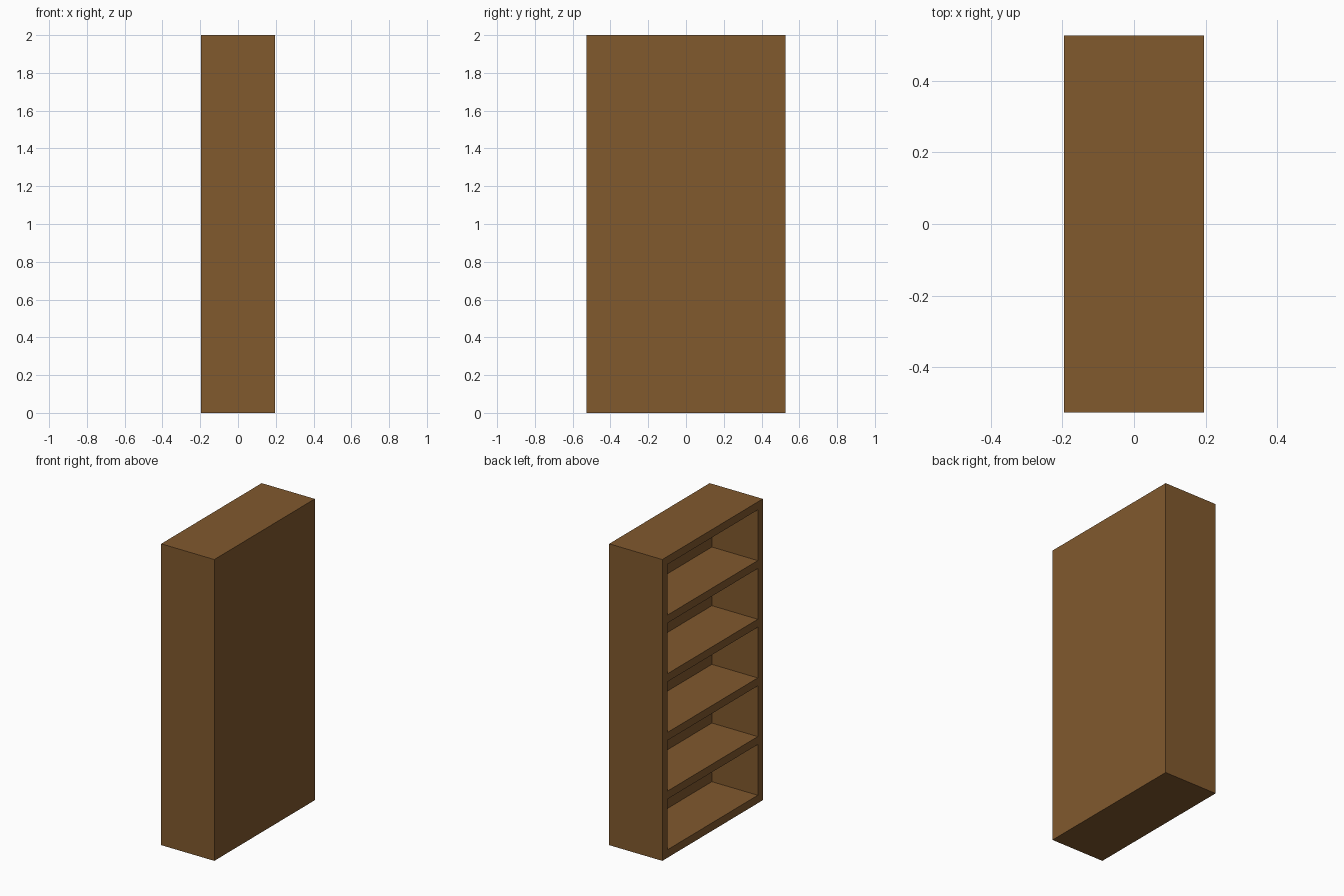
import bpy

if "Cube" in bpy.data.objects:
    bpy.data.objects.remove(bpy.data.objects["Cube"])

W, D, H, T = 0.39, 1.054, 2.0, 0.053   # depth (x), width (y), height, board thickness

wood = bpy.data.materials.new("brown wood")
wood.diffuse_color = (0.22, 0.1, 0.027, 1)
wood.use_nodes = True
wood.node_tree.nodes["Principled BSDF"].inputs["Base Color"].default_value = wood.diffuse_color


def board(name, lo, hi):
    """Box spanning two opposite corners."""
    bpy.ops.mesh.primitive_cube_add(size=1, location=[(a + b) / 2 for a, b in zip(lo, hi)])
    ob = bpy.context.object
    ob.name = name
    ob.scale = [b - a for a, b in zip(lo, hi)]
    bpy.ops.object.transform_apply(location=False, rotation=False, scale=True)
    ob.data.materials.append(wood)


x0, x1, y1 = -W / 2, W / 2, D / 2
inner = y1 - T

# side panels, full height
board("front_side_panel", (x0, -y1, 0), (x1, -inner, H))
board("rear_side_panel", (x0, inner, 0), (x1, y1, H))

# back panel closes the +x side
board("back_panel", (x1 - T, -inner, 0), (x1, inner, H))

# base, four shelves and top, evenly spaced and flush with the open -x side
names = ["base_board", "shelf_1", "shelf_2", "shelf_3", "shelf_4", "top_board"]
for i, name in enumerate(names):
    z = i * (H - T) / 5
    board(name, (x0, -inner, z), (x1 - T, inner, z + T))
